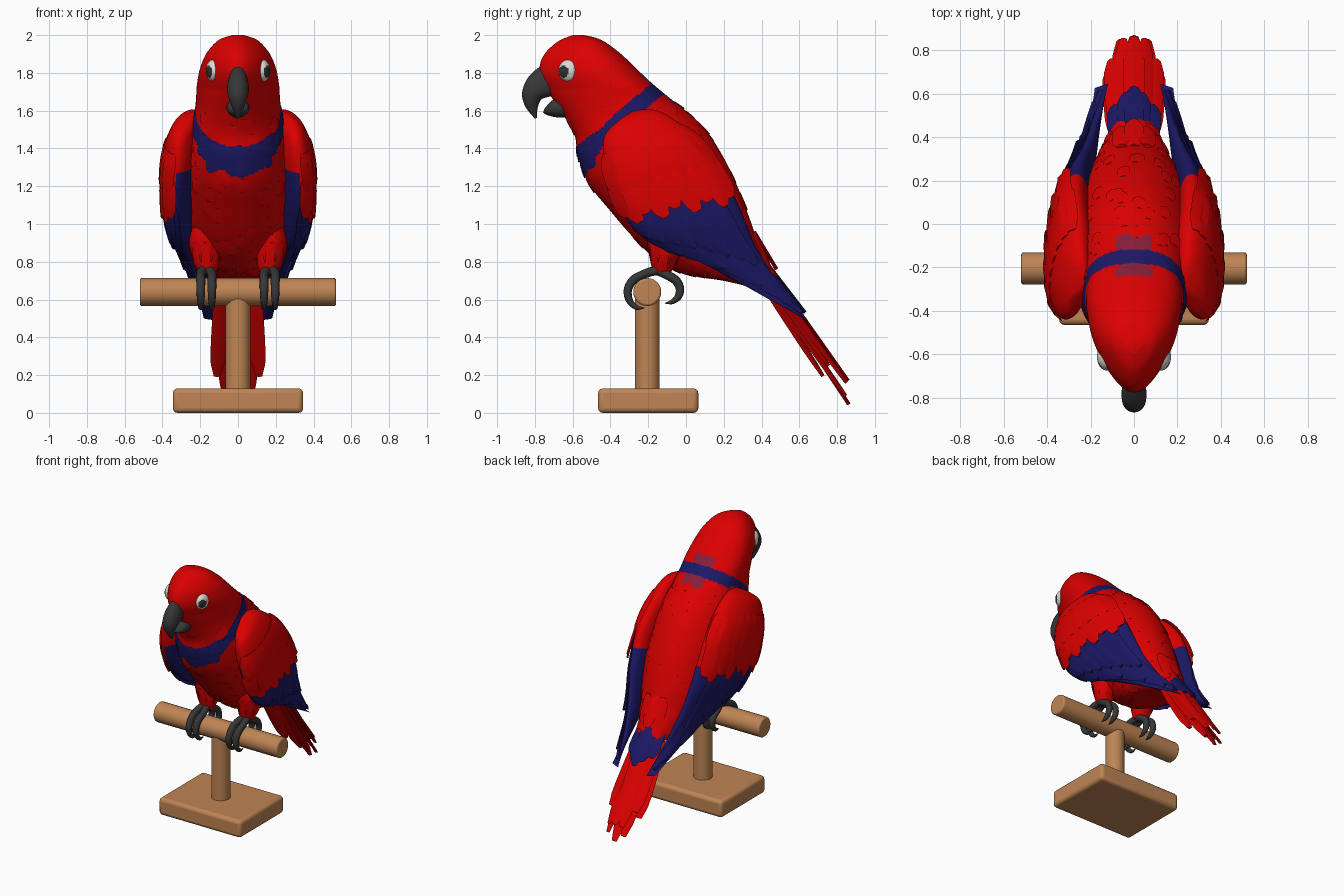
import bpy, bmesh, math, random
from mathutils import Vector as V

if "Cube" in bpy.data.objects:
    bpy.data.objects.remove(bpy.data.objects["Cube"])
random.seed(4)

# ---------- materials ----------
MATS = {}
for name, col in dict(red=(.72, 0, 0), navy=(.011, .009, .13), plum=(.24, .012, .04),
                      charcoal=(.038, .038, .04), eye_white=(.70, .70, .66), pupil=(.03, .03, .03),
                      wood=(.52, .235, .09)).items():
    m = bpy.data.materials.new(name)
    m.diffuse_color = (*col, 1)
    m.use_nodes = True
    m.node_tree.nodes["Principled BSDF"].inputs["Base Color"].default_value = m.diffuse_color
    MATS[name] = m


# ---------- helpers ----------
def finish(bm, name, mats, angle=40):
    bmesh.ops.recalc_face_normals(bm, faces=bm.faces[:])
    me = bpy.data.meshes.new(name)
    bm.to_mesh(me)
    bm.free()
    ob = bpy.data.objects.new(name, me)
    bpy.context.collection.objects.link(ob)
    for k in mats:
        me.materials.append(MATS[k])
    bpy.ops.object.select_all(action='DESELECT')
    ob.select_set(True)
    bpy.context.view_layer.objects.active = ob
    bpy.ops.object.shade_smooth_by_angle(angle=math.radians(angle))
    return ob


def station(st, u):
    """Smoothly interpolated station values at u."""
    n = len(st) - 1
    u = max(0, min(n, u))
    i = min(int(u), n - 1)
    f = u - i
    a, b, c, d = (st[max(0, min(n, i + k))] for k in (-1, 0, 1, 2))
    return [.5 * (2*q + (r-p)*f + (2*p-5*q+4*r-s)*f*f + (3*q-p-3*r+s)*f**3) for p, q, r, s in zip(a, b, c, d)]


def surf(st, u, t, side=1, egg=0, tilt=0):
    """Oval section: front edge (y,z) at t=0, back edge at t=pi, outside at pi/2."""
    fy, fz, by, bz, xc, w = station(st, u)
    c, s = math.cos(t), math.sin(t)
    e = egg * max(0, min(1, (6 - u) / 2))
    return V((side * (xc + w*s*(1 - e*c) + tilt*c), (fy+by)/2 + (fy-by)/2*c, (fz+bz)/2 + (fz-bz)/2*c))


def loft(bm, st, per, seg, rule, **kw):
    rows = []
    for i in range((len(st) - 1) * per + 1):
        rows.append([bm.verts.new(surf(st, i/per, 2*math.pi*j/seg, **kw)) for j in range(seg)])
    for i in range(len(rows) - 1):
        for j in range(seg):
            k = (j + 1) % seg
            f = bm.faces.new((rows[i][j], rows[i][k], rows[i+1][k], rows[i+1][j]))
            f.material_index = rule(f.calc_center_median(), (i + .5) / per)
    for r, u in ((rows[0], 0), (rows[-1], len(st) - 1)):
        bm.faces.new(r).material_index = rule(r[0].co, u)


PROFILE = (.55, .85, 1, 1, 1, .97, .85, .4)


def leaf(bm, pts, normals, w, th, mat):
    """One feather with a thin diamond section along eight points."""
    rows = []
    for i, (p, n, k) in enumerate(zip(pts, normals, PROFILE)):
        d = pts[min(i+1, 7)] - pts[max(i-1, 0)]
        sd = n.cross(d).normalized() * w * k
        rows.append([bm.verts.new(q) for q in (p - sd, p + n*th, p + sd, p - n*th)])
    for a, b in zip(rows, rows[1:]):
        for j in range(4):
            bm.faces.new((a[j], a[(j+1) % 4], b[(j+1) % 4], b[j])).material_index = mat
    for r in (rows[0], rows[-1]):
        bm.faces.new(r).material_index = mat


def surf_leaf(bm, st, a, b, w, mat, lift=.01, th=.007, **kw):
    """Feather lying on a lofted surface from (u,t) a to (u,t) b."""
    pts, nor = [], []
    for i in range(8):
        u, t = (a[k] + (b[k] - a[k]) * i / 7 for k in (0, 1))
        p = surf(st, u, t, **kw)
        n = (surf(st, u+.05, t, **kw) - surf(st, u-.05, t, **kw)).cross(
            surf(st, u, t+.05, **kw) - surf(st, u, t-.05, **kw)).normalized()
        mid = (surf(st, u, 0, **kw) + surf(st, u, math.pi, **kw)) / 2
        if n.dot(p - mid) < 0:
            n = -n
        pts.append(p + n * lift * i / 7)
        nor.append(n)
    leaf(bm, pts, nor, w, th, mat)


def tube(name, pts, r, taper):
    cu = bpy.data.curves.new(name, 'CURVE')
    cu.dimensions, cu.bevel_depth, cu.bevel_resolution, cu.use_fill_caps = '3D', r, 3, True
    sp = cu.splines.new('BEZIER')
    sp.bezier_points.add(len(pts) - 1)
    for bp, p, k in zip(sp.bezier_points, pts, taper):
        bp.co, bp.radius = p, k
        bp.handle_left_type = bp.handle_right_type = 'AUTO'
    cu.materials.append(MATS['charcoal'])
    bpy.context.collection.objects.link(bpy.data.objects.new(name, cu))


# ---------- head and body with collar ----------
BODY = [(-.60, 2.0, -.54, 2.0, 0, .03), (-.68, 1.965, -.45, 1.975, 0, .10), (-.755, 1.89, -.35, 1.905, 0, .16),
        (-.775, 1.80, -.26, 1.82, 0, .193), (-.73, 1.70, -.18, 1.745, 0, .207), (-.645, 1.57, -.09, 1.67, 0, .222),
        (-.59, 1.47, .01, 1.59, 0, .245), (-.572, 1.36, .11, 1.49, 0, .27), (-.52, 1.22, .20, 1.35, 0, .285),
        (-.41, 1.08, .28, 1.18, 0, .285), (-.28, .93, .34, 1.02, 0, .265), (-.16, .82, .39, .88, 0, .225),
        (-.02, .74, .46, .76, 0, .175), (.22, .695, .51, .67, 0, .125), (.40, .65, .54, .61, 0, .08)]


def body_rule(p, u=0):
    h = p.z - .85 * p.y
    low = 1.79 - .09 * max(0, (-p.y - .43) / .11)
    if low < h < 1.90:
        return 1
    if abs(p.x) < .08 and p.y > -.27 and 1.67 < h < 2.0:
        return 2
    return 0


bm = bmesh.new()
loft(bm, BODY, 14, 96, body_rule, egg=.36)
for i in range(170):    # small contour feathers
    u, t = random.uniform(5, 12), random.uniform(0, 2 * math.pi)
    surf_leaf(bm, BODY, (u, t), (u + .5, t), .03, body_rule(surf(BODY, u + .25, t, egg=.36)),
              lift=.004, th=.003, egg=.36)
finish(bm, 'body', ['red', 'navy', 'plum'])

# ---------- beak ----------
UPPER = [(-.72, 1.86, -.66, 1.72, 0, .035), (-.785, 1.825, -.68, 1.69, 0, .05), (-.843, 1.765, -.72, 1.675, 0, .058),
         (-.868, 1.69, -.765, 1.66, 0, .052), (-.85, 1.62, -.785, 1.615, 0, .032), (-.80, 1.558, -.79, 1.562, 0, .008)]
LOWER = [(-.58, 1.565, -.60, 1.69, 0, .06), (-.67, 1.563, -.68, 1.665, 0, .06), (-.73, 1.575, -.715, 1.65, 0, .05),
         (-.757, 1.59, -.75, 1.61, 0, .015)]
for name, st in (('upper_beak', UPPER), ('lower_beak', LOWER)):
    bm = bmesh.new()
    loft(bm, st, 6, 24, lambda p, u: 0)
    finish(bm, name, ['charcoal'])

# ---------- wings ----------
WING = [(-.34, 1.56, -.28, 1.60, .25, .02), (-.43, 1.47, -.15, 1.60, .275, .065), (-.435, 1.34, .01, 1.50, .29, .098),
        (-.40, 1.20, .14, 1.36, .30, .10), (-.33, 1.07, .23, 1.20, .295, .09), (-.22, .95, .30, 1.05, .28, .075),
        (-.09, .87, .36, .90, .25, .055), (.09, .79, .43, .78, .22, .04), (.28, .69, .50, .67, .195, .028),
        (.46, .59, .58, .57, .17, .016), (.625, .50, .645, .49, .15, .006)]


def wing_rule(p, u):
    """Navy flight half, and a navy inner front edge below the shoulder."""
    fy, _, by, _, xc, _ = station(WING, u)
    return int(u > 4 or (abs(p.x) < xc + .03 and p.y < (fy + by) / 2 and p.z < 1.28))


for side, tag in ((1, 'left'), (-1, 'right')):
    kw = dict(side=side, tilt=.03)
    bm = bmesh.new()
    loft(bm, WING, 6, 40, wing_rule, **kw)
    for k in range(9):      # flight feathers, longer towards the back
        t = .22 + k * .24
        surf_leaf(bm, WING, (3.8, t), (5.8 + .46 * k, t + .12), .042, 1, lift=.012 + .008 * (k % 2), th=.01, **kw)
    for k in range(8):      # middle row
        t = .35 + k * .27
        surf_leaf(bm, WING, (3.5, t), (5.2 + .25 * k, t + .05), .04, 1, lift=.02 + .008 * (k % 2), th=.01, **kw)
    for k in range(9):      # red coverts in two rows
        t = .3 + k * .3
        surf_leaf(bm, WING, (2.8, t), (4.2 + .25 * (k % 2) + .02 * k, t), .05, 0, lift=.026, **kw)
        surf_leaf(bm, WING, (1.8, t + .1), (3.3, t + .1), .05, 0, lift=.010, **kw)
    finish(bm, tag + '_wing', ['red', 'navy'])

    # eye with pupil cut by direction
    bm = bmesh.new()
    bmesh.ops.create_uvsphere(bm, u_segments=40, v_segments=28, radius=.062)
    look = V((side * .74, -.65, -.08)).normalized()
    for f in bm.faces:
        f.material_index = int(f.calc_center_median().normalized().dot(look) > .85)
    bmesh.ops.scale(bm, vec=(.75, 1, 1), verts=bm.verts)
    bmesh.ops.translate(bm, vec=(side * .124, -.613, 1.812), verts=bm.verts)
    finish(bm, tag + '_eye', ['eye_white', 'pupil'])

    # feathered thigh
    THIGH = [(-.20, 1.02, .02, 1.02, .17, .07), (-.205, .92, .0, .90, .175, .085), (-.185, .83, -.05, .81, .17, .068),
             (-.165, .765, -.09, .755, .165, .04), (-.15, .73, -.11, .73, .165, .018)]
    bm = bmesh.new()
    loft(bm, THIGH, 4, 24, lambda p, u: 0, side=side)
    for k in range(8):
        t = k * .785
        surf_leaf(bm, THIGH, (1.2, t), (3.4, t), .025, 0, lift=.012, th=.005, side=side)
    finish(bm, tag + '_thigh', ['red'])

    # toes gripping the perch, two forward and two back
    for n, (xa, xb) in enumerate(((.16, .138), (.18, .197))):
        a, b = side * xa, side * xb
        tube(f'{tag}_front_toe_{n}', [(a, -.13, .76), (b, -.22, .735), (b, -.29, .69), (b, -.307, .62),
                                      (b, -.265, .56), (b, -.22, .555)], .024, (1.1, 1, 1, .9, .6, .1))
        tube(f'{tag}_back_toe_{n}', [(a, -.15, .755), (b, -.10, .73), (b, -.045, .69), (b, -.035, .63),
                                     (b, -.07, .59), (b, -.11, .58)], .024, (1.1, 1, 1, .9, .6, .1))

# ---------- tail ----------
bm = bmesh.new()


def tail_leaf(x0, x1, root, tip, w, mat, roll=.35):
    a, b = V((x0, *root)), V((x1, *tip))
    d = (b - a).normalized()
    n = V((1, 0, 0)).cross(d).normalized()
    if n.y < 0:
        n = -n
    n = n + V((math.copysign(roll, x1) if x1 else 0, 0, 0))    # roll outwards like a roof
    n = (n - d * n.dot(d)).normalized()
    leaf(bm, [a.lerp(b, i / 7) for i in range(8)], [n] * 8, w, .01, mat)


tail_leaf(0, 0, (.44, .68), (.863, .045), .05, 0)
tail_leaf(0, 0, (.47, .72), (.858, .17), .05, 0)
for s in (1, -1):
    tail_leaf(s*.04, s*.052, (.46, .70), (.85, .16), .045, 0)
    tail_leaf(s*.05, s*.065, (.43, .67), (.845, .09), .045, 0)
    tail_leaf(s*.08, s*.110, (.40, .69), (.725, .195), .048, 0)
    tail_leaf(s*.07, s*.105, (.42, .71), (.755, .25), .048, 0)
    tail_leaf(s*.03, s*.04, (.42, .78), (.60, .56), .045, 1)    # navy tail coverts
    tail_leaf(s*.07, s*.09, (.38, .78), (.545, .58), .045, 1)
tail_leaf(0, 0, (.43, .79), (.63, .53), .045, 1)
for x, y in ((-.06, .445), (0, .48), (.06, .445)):              # red rump feathers
    tail_leaf(x, x, (.36, .96), (y, .76), .045, 0)
finish(bm, 'tail', ['red', 'navy'])


# ---------- wooden stand ----------
def bevelled(name, bm, size):
    ob = finish(bm, name, ['wood'], 35)
    mod = ob.modifiers.new('bevel', 'BEVEL')
    mod.width, mod.segments, mod.limit_method = size, 3, 'ANGLE'


for name, r, depth, loc, axis in (('perch', .074, 1.04, (0, -.205, .64), 'Y'), ('post', .066, .5, (0, -.205, .36), 'Z')):
    bm = bmesh.new()
    bmesh.ops.create_cone(bm, cap_ends=True, segments=24, radius1=r, radius2=r, depth=depth)
    if axis == 'Y':
        for v in bm.verts:
            v.co = V((v.co.z, v.co.y, -v.co.x))
    bmesh.ops.translate(bm, vec=loc, verts=bm.verts)
    bevelled(name, bm, .012)
bm = bmesh.new()
bmesh.ops.create_cube(bm, size=1)
bmesh.ops.scale(bm, vec=(.69, .53, .13), verts=bm.verts)
bmesh.ops.translate(bm, vec=(0, -.20, .065), verts=bm.verts)
bevelled('base', bm, .025)
